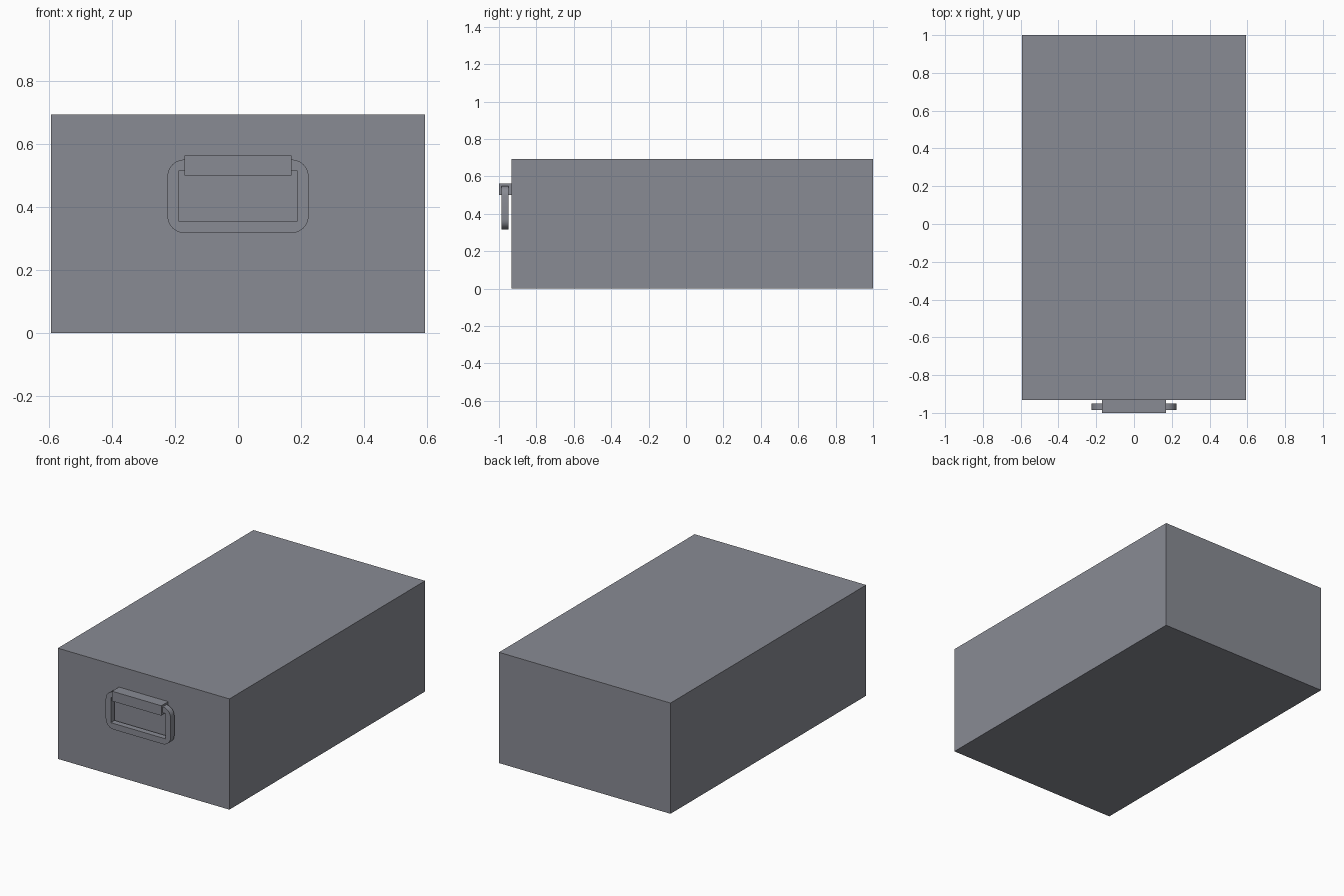
import bpy, bmesh, math
from mathutils import Vector

if "Cube" in bpy.data.objects:
    bpy.data.objects.remove(bpy.data.objects["Cube"])

grey = bpy.data.materials.new("steel_grey")
grey.diffuse_color = (0.25, 0.258, 0.295, 1)
grey.use_nodes = True
grey.node_tree.nodes["Principled BSDF"].inputs["Base Color"].default_value = grey.diffuse_color


def finish(bm, name):
    bmesh.ops.recalc_face_normals(bm, faces=bm.faces)
    me = bpy.data.meshes.new(name)
    bm.to_mesh(me)
    bm.free()
    me.materials.append(grey)
    ob = bpy.data.objects.new(name, me)
    bpy.context.collection.objects.link(ob)
    return ob


def box(name, lo, hi):
    bm = bmesh.new()
    bmesh.ops.create_cube(bm, size=1)
    for v in bm.verts:
        v.co = Vector([lo[i] + (v.co[i] + 0.5) * (hi[i] - lo[i]) for i in range(3)])
    return finish(bm, name)


# Drawer body and the clip that holds the handle
box("drawer_body", (-0.593, -0.932, 0), (0.593, 1.0, 0.692))
box("handle_clip", (-0.17, -1.0, 0.5), (0.17, -0.932, 0.562))

# Handle: ring with rounded outer corners and a square opening
Y0, Y1 = -0.986, -0.949
OX, IX, R, SEG = 0.224, 0.189, 0.054, 6
OZ, IZ = (0.317, 0.55), (0.355, 0.513)
bm = bmesh.new()
arcs, inner = [], []
for i, (sx, top) in enumerate([(1, 1), (-1, 1), (-1, 0), (1, 0)]):
    cx = sx * (OX - R)
    cz = OZ[1] - R if top else OZ[0] + R
    arc = []
    for k in range(SEG + 1):
        a = math.radians(90) * (i + k / SEG)
        arc.append(bm.verts.new((cx + R * math.cos(a), Y0, cz + R * math.sin(a))))
    arcs.append(arc)
    inner.append(bm.verts.new((sx * IX, Y0, IZ[top])))
for i in range(4):
    j = (i + 1) % 4
    for a, b in zip(arcs[i], arcs[i][1:]):
        bm.faces.new((inner[i], a, b))
    bm.faces.new((inner[i], arcs[i][-1], arcs[j][0], inner[j]))
ext = bmesh.ops.extrude_face_region(bm, geom=bm.faces[:])
moved = [g for g in ext["geom"] if isinstance(g, bmesh.types.BMVert)]
bmesh.ops.translate(bm, verts=moved, vec=(0, Y1 - Y0, 0))
handle = finish(bm, "pull_handle")
bpy.context.view_layer.objects.active = handle
handle.select_set(True)
bpy.ops.object.shade_smooth_by_angle(angle=math.radians(30))
